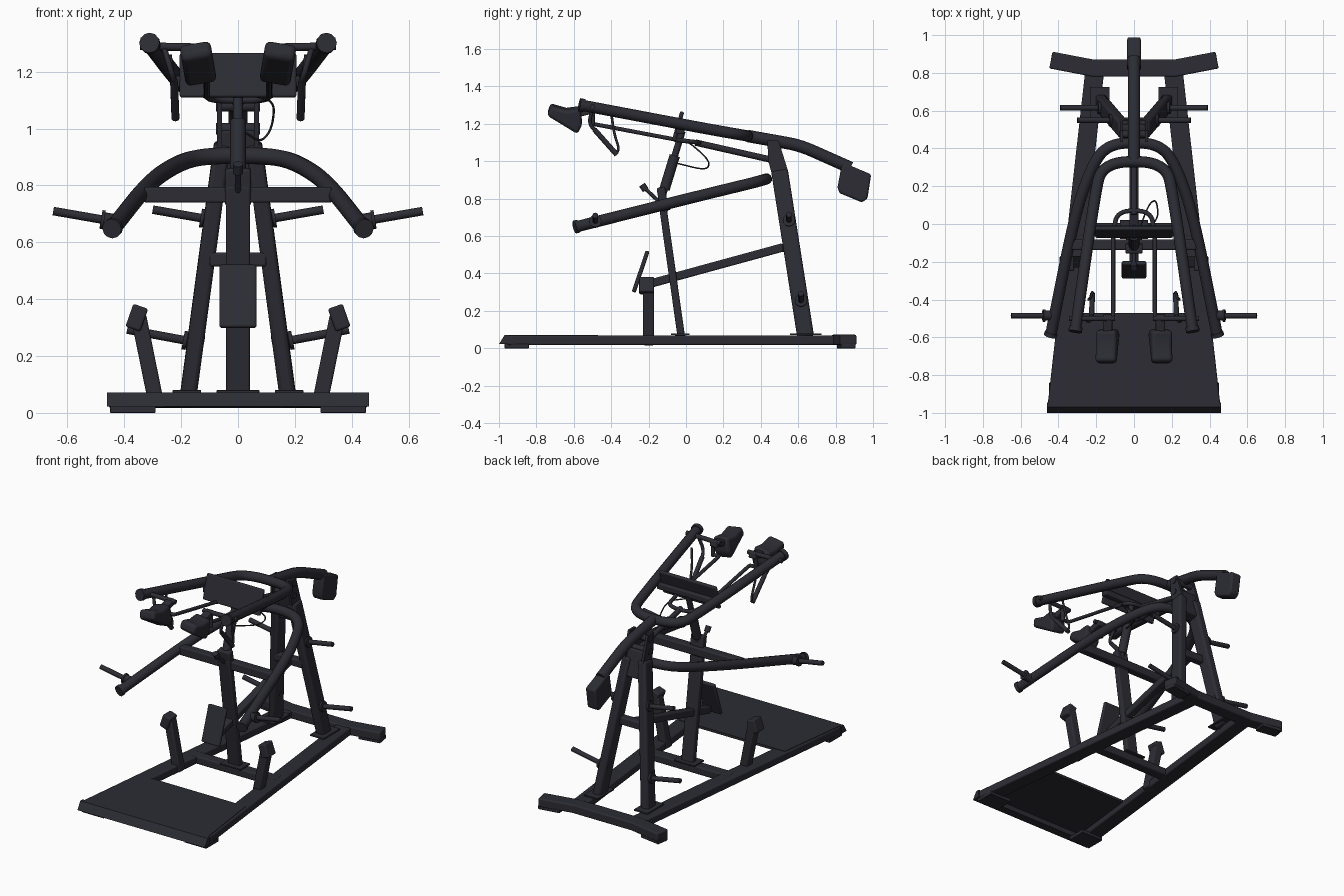
import bpy, bmesh, math
from mathutils import Vector, Matrix

if "Cube" in bpy.data.objects:
    bpy.data.objects.remove(bpy.data.objects["Cube"])

mat = bpy.data.materials.new("dark_graphite")
mat.use_nodes = True
COLOR = (0.025, 0.025, 0.034, 1)
mat.diffuse_color = COLOR
mat.node_tree.nodes["Principled BSDF"].inputs["Base Color"].default_value = COLOR
parts = []


def add(name, mesh, bevel=0.0):
    ob = bpy.data.objects.new(name, mesh)
    bpy.context.collection.objects.link(ob)
    mesh.materials.clear()
    mesh.materials.append(mat)
    if bevel:
        m = ob.modifiers.new("soft_edges", 'BEVEL')
        m.width, m.segments = bevel, 3
    parts.append(ob)
    return ob


def rounded(pts, k):
    """Replace inner corners by short quadratic arcs."""
    pts = [Vector(p) for p in pts]
    out = [pts[0]]
    for a, b, c in zip(pts, pts[1:], pts[2:]):
        s = b + (a - b) * k
        e = b + (c - b) * k
        for i in range(9):
            t = i / 8
            out.append(s * (1 - t) ** 2 + b * 2 * t * (1 - t) + e * t * t)
    return out + [pts[-1]]


def tube(name, pts, r, k=0.45):
    cu = bpy.data.curves.new(name, 'CURVE')
    cu.dimensions = '3D'
    cu.bevel_depth, cu.bevel_resolution, cu.use_fill_caps = r, 4, True
    path = rounded(pts, k)
    sp = cu.splines.new('POLY')
    sp.points.add(len(path) - 1)
    for p, v in zip(sp.points, path):
        p.co = (*v, 1)
    tmp = bpy.data.objects.new(name, cu)
    mesh = bpy.data.meshes.new_from_object(tmp)
    bpy.data.objects.remove(tmp)
    return add(name, mesh)


def beam(name, a, b, w, h, bevel=0.008):
    """Box from a to b; w is the sideways size, h the other."""
    a, b = Vector(a), Vector(b)
    d = (b - a).normalized()
    ref = Vector((0, 1, 0)) if abs(d.x) > 0.7 else Vector((1, 0, 0))
    side = (ref - d * ref.dot(d)).normalized()
    rot = Matrix((side, d.cross(side), d)).transposed().to_4x4()
    bm = bmesh.new()
    bmesh.ops.create_cube(bm, size=1)
    bmesh.ops.scale(bm, verts=bm.verts, vec=(w, h, (b - a).length))
    bm.transform(Matrix.Translation((a + b) / 2) @ rot)
    me = bpy.data.meshes.new(name)
    bm.to_mesh(me)
    return add(name, me, bevel)


def prism(name, outline, lo, hi, axis='x', bevel=0.0, roll=0.0):
    """Extrude a yz outline along x, or an xy outline along z."""
    bm = bmesh.new()
    place = (lambda p, t: (t, *p)) if axis == 'x' else (lambda p, t: (*p, t))
    f = bm.faces.new([bm.verts.new(place(p, lo)) for p in outline])
    ext = bmesh.ops.extrude_face_region(bm, geom=[f])["geom"]
    shift = Vector(place((0, 0), hi - lo))
    bmesh.ops.translate(bm, vec=shift, verts=[v for v in ext if isinstance(v, bmesh.types.BMVert)])
    bmesh.ops.recalc_face_normals(bm, faces=bm.faces)
    if roll:
        c = sum((v.co for v in bm.verts), Vector()) / len(bm.verts)
        bmesh.ops.rotate(bm, verts=bm.verts, cent=c, matrix=Matrix.Rotation(roll, 3, 'Y'))
    me = bpy.data.meshes.new(name)
    bm.to_mesh(me)
    return add(name, me, bevel)


def peg(name, s, x0, x1, y, z0, z1):
    """Weight peg with a thick collar at its root."""
    a, b = Vector((s * x0, y, z0)), Vector((s * x1, y, z1))
    tube(name, [a, b], 0.015)
    tube(name + "_collar", [a, a.lerp(b, 0.25)], 0.027)
    tube(name + "_flange", [a.lerp(b, 0.22), a.lerp(b, 0.27)], 0.033)


# Platform and base centre parts
prism("platform", [(-0.45, -0.97), (0.45, -0.97), (0.385, -0.47), (-0.385, -0.47)], 0.055, 0.071, 'z')
prism("platform_front_lip", [(-1, 0.022), (-0.97, 0.071), (-0.945, 0.071), (-0.945, 0.022)], -0.46, 0.46)
beam("base_crossbeam", (-0.31, -0.03, 0.045), (0.31, -0.03, 0.045), 0.07, 0.05)
beam("rear_foot_middle", (-0.22, 0.825, 0.045), (0.22, 0.825, 0.045), 0.09, 0.055)

# Front column, shin pad and its beam
beam("front_column", (0, -0.025, 0.06), (0, -0.13, 0.8), 0.085, 0.04)
beam("column_foot_plate", (0, -0.03, 0.07), (0, -0.03, 0.08), 0.15, 0.1, 0.002)
beam("column_head", (0, -0.115, 0.73), (0, -0.135, 0.86), 0.09, 0.045)
tube("release_lever", [(0, -0.14, 0.78), (0, -0.225, 0.86)], 0.01)
tube("release_knob", [(0, -0.215, 0.845), (0, -0.235, 0.875)], 0.018)
beam("pad_beam", (0, -0.23, 0.335), (0, 0.52, 0.54), 0.05, 0.045)
beam("shin_pad", (0, -0.28, 0.3), (0, -0.205, 0.52), 0.13, 0.022)
beam("leg_crossbar", (-0.1, 0.54, 0.54), (0.1, 0.54, 0.54), 0.05, 0.05)

# Pivot tower
tower = [(0.44, 1.0), (0.435, 1.11), (0.495, 1.11), (0.545, 0.95), (0.56, 0.83), (0.49, 0.82)]
for s, side in ((1, "left"), (-1, "right")):
    prism("tower_plate_" + side, tower, s * 0.065 - 0.008, s * 0.065 + 0.008)
beam("tower_block", (0, 0.52, 0.83), (0, 0.485, 1.0), 0.12, 0.07)
for z in (1.0, 1.08):
    tube("pivot_pin", [(-0.078, 0.475, z), (0.078, 0.475, z)], 0.02)

# Lower lever arm: a wide U with a crossbar
lower = [(0.44, -0.585, 0.65), (0.31, 0.07, 0.815), (0.2, 0.36, 0.885), (0.1, 0.43, 0.905)]
tube("lower_arm", lower + [(-x, y, z) for x, y, z in reversed(lower)], 0.03)
beam("lower_arm_crossbar", (-0.33, -0.11, 0.767), (0.33, -0.11, 0.767), 0.055, 0.055)

# Upper shoulder arm with tail and counterweight
upper = [(0.31, -0.56, 1.3), (0.215, 0.1, 1.175), (0.17, 0.33, 1.135)]
tube("upper_arm", upper + [(-x, y, z) for x, y, z in reversed(upper)], 0.03)
tube("upper_arm_tail", [(0, 0.33, 1.135), (0, 0.61, 1.085), (0, 0.88, 0.965)], 0.033, 0.25)
weight = [(0.835, 0.995), (0.99, 0.93), (0.97, 0.8), (0.94, 0.78), (0.82, 0.83), (0.81, 0.86)]
prism("counterweight", weight, -0.036, 0.036, bevel=0.012)
beam("back_pad", (0, -0.065, 1.11), (0, -0.02, 1.265), 0.41, 0.022)
beam("back_pad_bar", (-0.22, -0.03, 1.165), (0.22, -0.03, 1.165), 0.045, 0.04)

# Linkage, damper and cable
tube("link_bar", [(0, 0.05, 1.1), (0, 0.47, 1.005)], 0.017)
tube("link_yoke", [(0.11, -0.06, 1.115), (0.09, 0.07, 1.1), (-0.09, 0.07, 1.1), (-0.11, -0.06, 1.115)], 0.012)
tube("damper_body", [(0, -0.115, 0.85), (0, -0.06, 1.03)], 0.028)
tube("damper_rod", [(0, -0.06, 1.03), (0, -0.02, 1.16)], 0.018)
tube("damper_foot", [(0, -0.135, 0.78), (0, -0.115, 0.85)], 0.018)
tube("cable", [(0.03, -0.04, 1.12), (0.13, 0.02, 1.1), (0.12, 0.13, 1.0), (0.08, 0.11, 0.95), (0.02, -0.05, 0.99)], 0.004)

# Mirrored parts
for s, side in ((1, "left"), (-1, "right")):
    def P(x, y, z):
        return (s * x, y, z)

    # Base rail, feet and angled foot ends
    beam("base_rail_" + side, P(0.407, -0.96, 0.043), P(0.208, 0.81, 0.043), 0.1, 0.05)
    beam("rear_foot_end_" + side, P(0.2, 0.822, 0.045), P(0.44, 0.868, 0.045), 0.09, 0.055)
    beam("rear_foot_pad_" + side, P(0.3, 0.845, 0.012), P(0.44, 0.868, 0.012), 0.08, 0.024, 0.003)
    beam("front_foot_pad_" + side, P(0.29, -0.905, 0.012), P(0.45, -0.905, 0.012), 0.13, 0.024, 0.003)

    # Rear leg with foot plate and storage pegs
    beam("rear_leg_" + side, P(0.175, 0.64, 0.06), P(0.055, 0.5, 0.95), 0.058, 0.09, 0.015)
    beam("leg_foot_plate_" + side, P(0.18, 0.64, 0.07), P(0.18, 0.64, 0.08), 0.1, 0.17, 0.002)
    peg("lower_peg_" + side, s, 0.12, 0.39, 0.615, 0.243, 0.293)
    peg("upper_peg_" + side, s, 0.07, 0.3, 0.55, 0.675, 0.715)

    # Safety post with angled catch
    beam("safety_post_" + side, P(0.285, -0.2, 0.02), P(0.35, -0.2, 0.34), 0.055, 0.06)
    beam("safety_catch_" + side, P(0.37, -0.21, 0.295), P(0.342, -0.21, 0.375), 0.055, 0.08)

    # Lower arm end and loading peg
    tube("lower_arm_cap_" + side, [P(0.438, -0.575, 0.653), P(0.444, -0.595, 0.648)], 0.035)
    peg("loading_peg_" + side, s, 0.42, 0.65, -0.485, 0.67, 0.71)

    # Shoulder pad, its bar, link rod and grip
    tube("upper_arm_cap_" + side, [P(0.308, -0.545, 1.297), P(0.312, -0.57, 1.302)], 0.036)
    tube("shoulder_bar_" + side, [P(0.345, -0.5, 1.29), P(0.1, -0.5, 1.285)], 0.014)
    beam("shoulder_bracket_" + side, P(0.14, -0.48, 1.28), P(0.14, -0.6, 1.25), 0.05, 0.04)
    pad = [(-0.742, 1.25), (-0.725, 1.305), (-0.64, 1.28), (-0.565, 1.29),
           (-0.555, 1.2), (-0.58, 1.15), (-0.66, 1.2)]
    x = s * 0.142
    prism("shoulder_pad_" + side, pad, x - 0.055, x + 0.055, bevel=0.018, roll=s * 0.17)
    tube("link_rod_" + side, [P(0.155, -0.5, 1.2), P(0.11, -0.5, 1.2), P(0.11, -0.04, 1.113)], 0.011, 0.1)
    tube("link_drop_" + side, [P(0.155, -0.5, 1.29), P(0.155, -0.5, 1.19)], 0.013)
    tube("grip_arm_" + side, [P(0.26, -0.5, 1.285), P(0.235, -0.52, 1.2), P(0.22, -0.47, 1.15)], 0.01)
    tube("grip_" + side, [P(0.225, -0.49, 1.17), P(0.22, -0.37, 1.035)], 0.014)
    tube("grip_return_" + side, [P(0.22, -0.385, 1.04), P(0.22, -0.355, 1.06), P(0.225, -0.385, 1.15), P(0.24, -0.4, 1.26)], 0.007)

# Shading
bpy.ops.object.select_all(action='DESELECT')
for ob in parts:
    ob.select_set(True)
bpy.context.view_layer.objects.active = parts[0]
bpy.ops.object.shade_smooth_by_angle(angle=math.radians(40))
